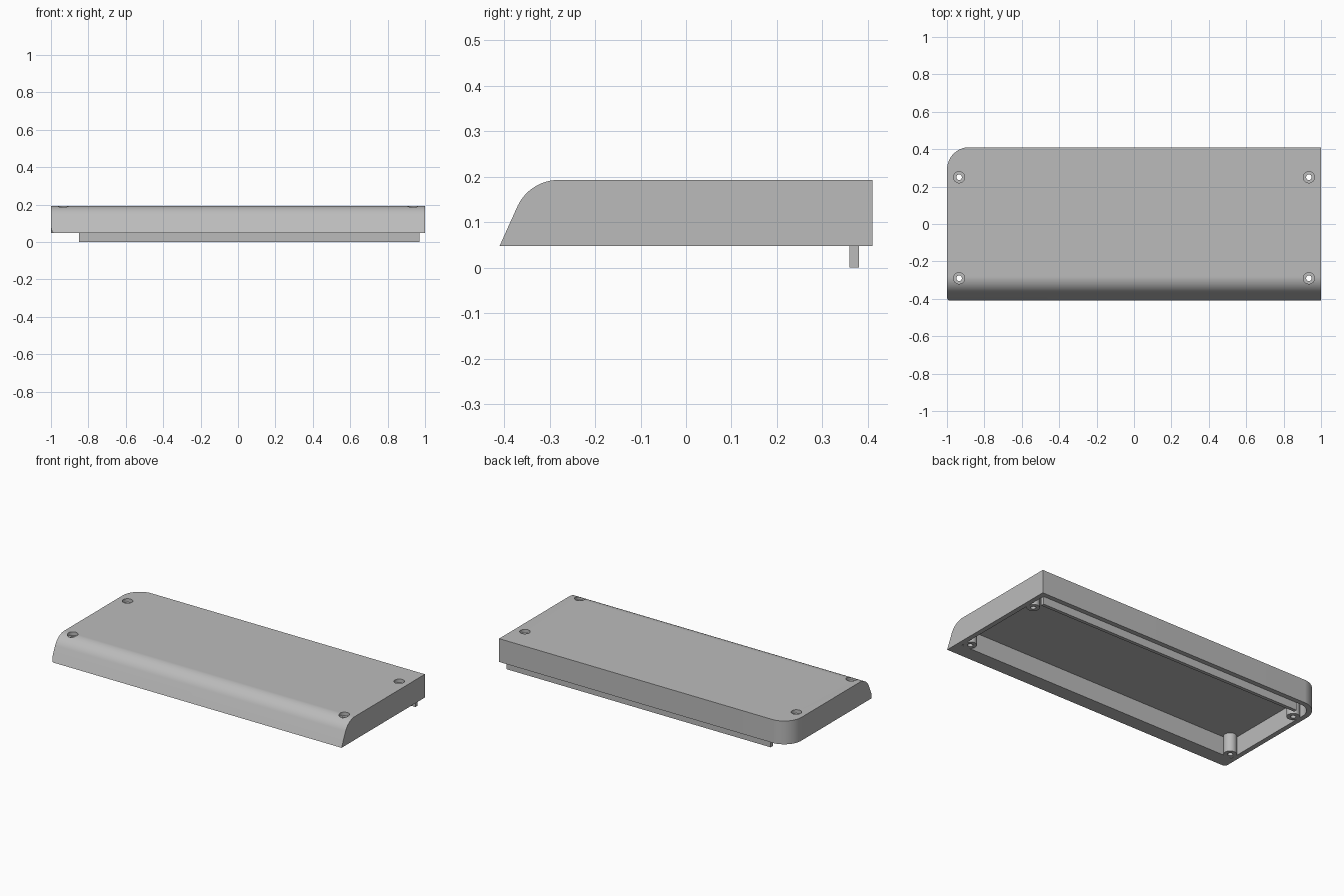
import bpy, bmesh, math
from mathutils import Vector

cube = bpy.data.objects.get("Cube")
if cube:
    bpy.data.objects.remove(cube, do_unlink=True)

grey = bpy.data.materials.new("light grey")
grey.use_nodes = True
grey.diffuse_color = (0.5, 0.5, 0.5, 1)
grey.node_tree.nodes["Principled BSDF"].inputs["Base Color"].default_value = (0.5, 0.5, 0.5, 1)

HALF_X, HALF_Y = 1.0, 0.41
BASE, TOP, CEILING = 0.048, 0.193, 0.163
WALL = 0.03


def prism(name, outline, offset):
    """Extrude a closed 3D outline along an offset vector."""
    bm = bmesh.new()
    face = bm.faces.new([bm.verts.new(p) for p in outline])
    ext = bmesh.ops.extrude_face_region(bm, geom=[face])
    moved = [g for g in ext["geom"] if isinstance(g, bmesh.types.BMVert)]
    bmesh.ops.translate(bm, verts=moved, vec=Vector(offset))
    bmesh.ops.recalc_face_normals(bm, faces=bm.faces)
    mesh = bpy.data.meshes.new(name)
    bm.to_mesh(mesh)
    bm.free()
    mesh.materials.append(grey)
    ob = bpy.data.objects.new(name, mesh)
    bpy.context.collection.objects.link(ob)
    return ob


def arc(cx, cy, r, start, end, steps):
    angles = [math.radians(start + (end - start) * i / steps) for i in range(steps + 1)]
    return [(cx + r * math.cos(a), cy + r * math.sin(a)) for a in angles]


def plan(x0, x1, y0, y1, r_back, r_front):
    """Plan outline with the back and front corners rounded on the -x side."""
    return ([(x1, y0), (x1, y1)] + arc(x0 + r_back, y1 - r_back, r_back, 90, 180, 16)
            + arc(x0 + r_front, y0 + r_front, r_front, 180, 270, 6))


def upright(name, outline, z0, z1):
    return prism(name, [(x, y, z0) for x, y in outline], (0, 0, z1 - z0))


def cylinder(name, x, y, r, z0, z1):
    return upright(name, arc(x, y, r, 0, 360, 32)[:-1], z0, z1)


def combine(target, tool, operation):
    mod = target.modifiers.new(operation, 'BOOLEAN')
    mod.operation, mod.object, mod.solver = operation, tool, 'EXACT'
    bpy.context.view_layer.objects.active = target
    bpy.ops.object.modifier_apply(modifier=mod.name)
    bpy.data.objects.remove(tool, do_unlink=True)


# Shell: side profile with a sloped, rounded front
R = 0.1
profile = ([(HALF_Y, BASE), (HALF_Y, TOP)]
           + arc(-0.28, TOP - R, R, 90, 155, 16) + [(-HALF_Y, BASE)])
cover = prism("cover_shell", [(-HALF_X, y, z) for y, z in profile], (2 * HALF_X, 0, 0))

# Rounded corners at one end, seen from above
corners = upright("corner_form", plan(-HALF_X, HALF_X + 0.1, -HALF_Y - 0.001, HALF_Y + 0.0005,
                                      0.12, 0.02), -0.1, 0.4)
combine(cover, corners, 'INTERSECT')

# Hollow underside
cavity = upright("cavity", plan(-HALF_X + WALL, HALF_X - WALL, -0.32, HALF_Y - WALL,
                                0.09, 0.01), -0.1, CEILING)
combine(cover, cavity, 'DIFFERENCE')

# Screw bosses with counterbored through holes
spots = [(x, y) for x in (-0.935, 0.935) for y in (-0.29, 0.25)]
for x, y in spots:
    combine(cover, cylinder("boss", x, y, 0.037, BASE, CEILING + 0.005), 'UNION')
for x, y in spots:
    combine(cover, cylinder("screw_hole", x, y, 0.015, -0.1, 0.4), 'DIFFERENCE')
    combine(cover, cylinder("counterbore", x, y, 0.03, TOP - 0.022, 0.4), 'DIFFERENCE')

# Locating lip along the inside of the back wall
lip = upright("back_lip", [(-0.85, 0.36), (0.97, 0.36), (0.97, 0.381), (-0.85, 0.381)], 0, 0.1)

bpy.ops.object.select_all(action='DESELECT')
cover.select_set(True)
bpy.context.view_layer.objects.active = cover
bpy.ops.object.shade_smooth_by_angle(angle=math.radians(20))
